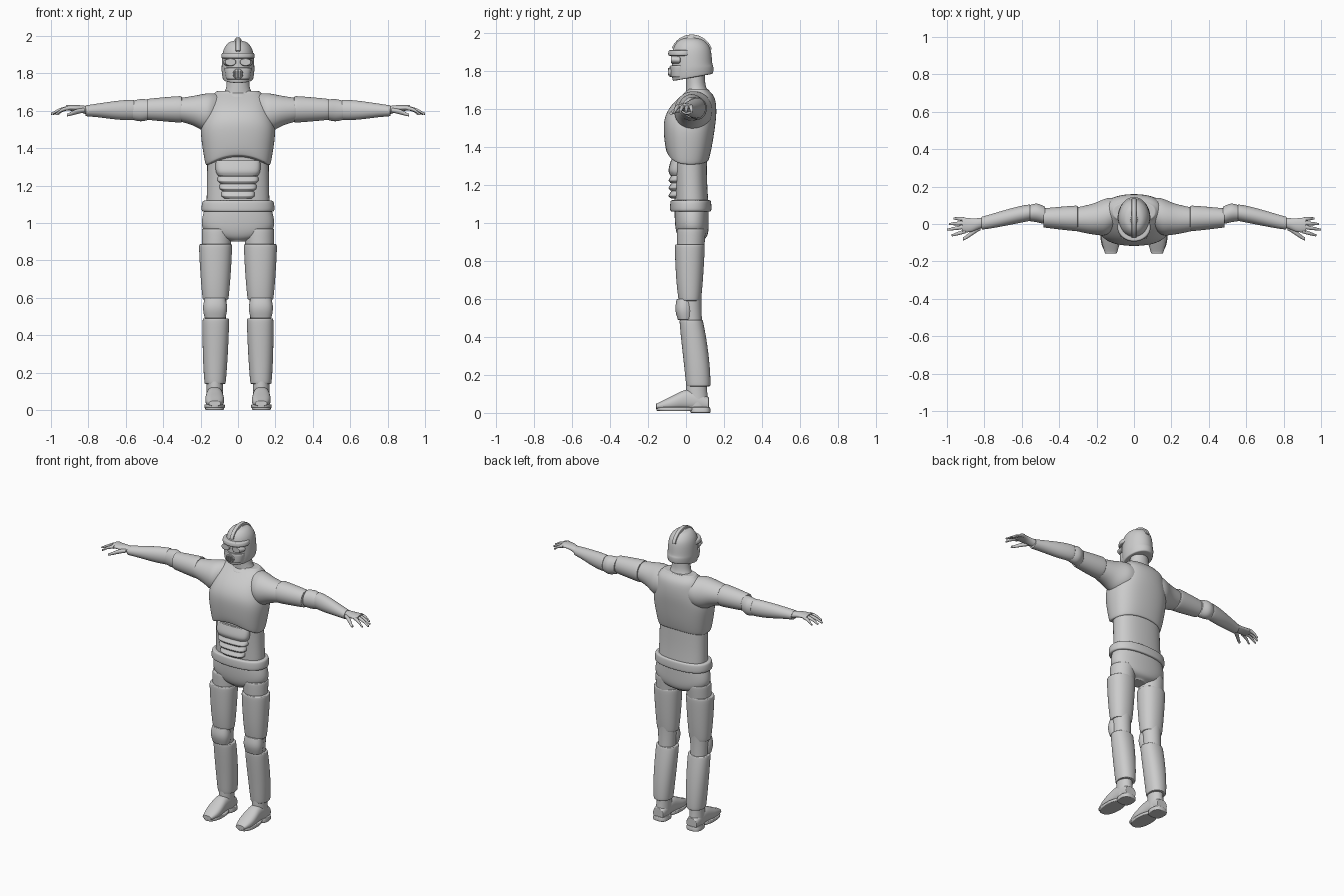
import bpy
import bmesh
from math import sin, cos, pi, copysign
from mathutils import Vector

cube = bpy.data.objects.get("Cube")
if cube:
    bpy.data.objects.remove(cube, do_unlink=True)

shade = (0.6, 0.6, 0.6, 1)
grey = bpy.data.materials.new("light grey")
grey.use_nodes = True
grey.diffuse_color = shade
grey.node_tree.nodes["Principled BSDF"].inputs["Base Color"].default_value = shade

SIDES = 16
SWELL = 1.02  # makes up for subdivision shrinkage


def finish(name, bm, mirror=False, subdivide=2):
    """Turn a bmesh into a smooth object, optionally mirrored across x."""
    bmesh.ops.recalc_face_normals(bm, faces=bm.faces)
    for face in bm.faces:
        face.smooth = True
    mesh = bpy.data.meshes.new(name)
    bm.to_mesh(mesh)
    bm.free()
    mesh.materials.append(grey)
    obj = bpy.data.objects.new(name, mesh)
    bpy.context.collection.objects.link(obj)
    if mirror:
        obj.modifiers.new("Mirror", "MIRROR")
    if subdivide:
        modifier = obj.modifiers.new("Subdivision", "SUBSURF")
        modifier.levels = modifier.render_levels = subdivide
    return obj


def loft(name, axis, rings, mirror=False, power=2, bend=None, subdivide=2):
    """Skin rings (position, low a, high a, low b, high b) along an axis, with
    rounded rims. a and b are the other two axes in x, y, z order."""
    bm = bmesh.new()

    def add_loop(ring, scale=1.0, shift=0.0):
        position, a_low, a_high, b_low, b_high = ring
        loop = []
        for i in range(SIDES):
            angle = 2 * pi * i / SIDES
            across, along = (copysign(abs(value) ** (2 / power), value) * scale * SWELL
                             for value in (cos(angle), sin(angle)))
            a = (a_low + a_high + across * (a_high - a_low)) / 2
            b = (b_low + b_high + along * (b_high - b_low)) / 2
            t = position + shift
            point = Vector({"x": (t, a, b), "y": (a, t, b), "z": (a, b, t)}[axis])
            loop.append(bm.verts.new(bend(point) if bend else point))
        return loop

    first, last = rings[0], rings[-1]
    rim = min(0.008, (last[0] - first[0]) / 4)
    loops = [add_loop(first, 0.85), add_loop(first, 0.96), add_loop(first, shift=rim)]
    loops += [add_loop(ring) for ring in rings[1:-1]]
    loops += [add_loop(last, shift=-rim), add_loop(last, 0.96), add_loop(last, 0.85)]
    for low, high in zip(loops, loops[1:]):
        for i in range(SIDES):
            j = (i + 1) % SIDES
            bm.faces.new((low[i], low[j], high[j], high[i]))
    bm.faces.new(loops[0])
    bm.faces.new(loops[-1])
    return finish(name, bm, mirror, subdivide)


def body(name, *rings, **options):
    """Loft upright rings (z, half width, front y, back y) centred on x = 0."""
    return loft(name, "z", [(z, -half, half, front, back)
                            for z, half, front, back in rings], **options)


def pair(name, axis, *rings, **options):
    """Loft the left-hand part and mirror it to the right."""
    return loft(name, axis, rings, mirror=True, **options)


# Torso: the chest hem arches up in the middle, more in front than behind
def arch_hem(point):
    if point.z < 1.37:
        rise = 0.06 if point.y < 0 else 0.02
        point.z += rise * max(0, 1 - (point.x / 0.17) ** 2)
    return point


body("chest_plate", (1.305, .175, -.1, .12), (1.4, .19, -.11, .137), (1.5, .203, -.12, .152),
     (1.56, .187, -.113, .16), (1.62, .165, -.08, .16), (1.67, .15, -.025, .15),
     (1.705, .12, .01, .12), power=2.5, bend=arch_hem)
body("abdomen", (1.08, .17, -.06, .12), (1.2, .165, -.06, .11), (1.38, .165, -.07, .11),
     power=2.4)
body("belt", (1.06, .197, -.085, .135), (1.12, .193, -.083, .133), power=2.4)
body("hips", (.9, .05, -.02, .08), (.92, .13, -.04, .11), (.96, .195, -.055, .12),
     (1.02, .195, -.06, .12), (1.08, .18, -.06, .12), power=2.3)
body("neck", (1.64, .09, 0, .12), (1.69, .08, 0, .12), (1.72, .06, 0, .1), (1.8, .06, 0, .1))
body("collar", (1.67, .09, -.02, .12), (1.7, .09, 0, .12))

# Stacked abdominal plates, narrower toward the belt
top = 1.335
for i, height in enumerate((.085, .04, .04, .04)):
    half = 0.12 - i * 0.01
    body(f"abdominal_plate_{i + 1}", (top - height, half - .01, -.086, 0),
         (top - height * 0.7, half, -.096, 0), (top, half, -.08, 0), power=3)
    top -= height


# Helmet: the rim slants down toward the chin
def slant_rim(point):
    if point.z < 1.83:
        point.z += (point.y - 0.03) * 0.18
    return point


body("helmet_shell", (1.765, .083, -.073, .145), (1.81, .088, -.075, .145),
     (1.83, .088, -.073, .138), (1.91, .085, -.073, .135), (1.945, .07, -.057, .115),
     (1.97, .047, -.03, .086), (1.98, .02, 0, .05), bend=slant_rim)
body("helmet_brow", (1.88, .09, -.095, .06), (1.91, .088, -.093, .06))
pair("visor_lens", "y", (-.08, .01, .07, 1.84, 1.88), (-.03, 0, .08, 1.835, 1.88))
body("cheek_guard", (1.768, .066, -.082, .02), (1.83, .074, -.083, .02), power=2.4)
loft("breather", "y", [(-.088, -.028, .028, 1.768, 1.824), (-.05, -.03, .03, 1.766, 1.826)])
for i in range(-2, 3):
    x, reach = i * 0.01, 0.02 - abs(i) * 0.003
    loft(f"breather_bar_{i + 3}", "z", [(z, x - .003, x + .003, -.094, -.08)
                                        for z in (1.796 - reach, 1.796 + reach)], subdivide=1)

# Crest strip running over the helmet from brow to nape
bm = bmesh.new()
previous = None
steps = 24
for i in range(steps + 1):
    angle = pi * (0.1 + 0.78 * i / steps)
    section = []
    for x, grow in ((-.014, -.015), (-.012, .012), (.012, .012), (.014, -.015)):
        y, z = cos(angle) * (0.1 + grow), sin(angle) * (0.1 + grow)
        section.append(bm.verts.new((x, y + 0.03, z + 1.88)))
    if previous:
        for k in range(4):
            n = (k + 1) % 4
            bm.faces.new((previous[k], previous[n], section[n], section[k]))
    else:
        bm.faces.new(section)
    previous = section
bm.faces.new(previous)
crest = finish("helmet_crest", bm, subdivide=0)
bevel = crest.modifiers.new("Bevel", "BEVEL")
bevel.width, bevel.segments = 0.002, 2

# Arms
pair("shoulder", "x", (.1, -.03, .14, 1.5, 1.69), (.15, -.065, .14, 1.485, 1.695),
     (.19, -.06, .12, 1.49, 1.69), (.23, -.055, .105, 1.52, 1.68), (.31, -.04, .09, 1.54, 1.67))
pair("upper_arm_plate", "x", (.3, -.04, .1, 1.535, 1.68), (.485, -.02, .085, 1.55, 1.665))
pair("elbow_guard", "x", (.475, 0, .095, 1.55, 1.66), (.52, .01, .115, 1.54, 1.665),
     (.565, .015, .1, 1.55, 1.655))
pair("forearm_plate", "x", (.555, .015, .105, 1.55, 1.66), (.64, 0, .09, 1.55, 1.655),
     (.74, -.02, .06, 1.565, 1.64), (.815, -.03, .04, 1.57, 1.63))

# Hands
pair("palm", "x", (.8, -.02, .035, 1.58, 1.625), (.84, -.03, .03, 1.59, 1.63),
     (.87, -.045, .03, 1.6, 1.63), (.92, -.045, .035, 1.6, 1.63))
knuckle = 0.9
fingers = {"index": (-.04, -.06, .975), "middle": (-.015, -.03, 1),
           "ring": (.005, 0, .99), "little": (.025, .03, .965)}
for finger, (root, tip, reach) in fingers.items():
    rings = []
    for t in (0, 0.4, 0.7, 1):
        radius = 0.011 - 0.005 * t * t
        x = knuckle + (reach - knuckle) * t
        y = root + (tip - root) * t
        z = 1.614 - 0.03 * t * t
        rings.append((x, y - radius, y + radius, z - radius, z + radius))
    pair(finger + "_finger", "x", *rings, subdivide=1)
pair("thumb", "x", (.82, -.035, 0, 1.59, 1.615), (.87, -.065, -.035, 1.58, 1.61),
     (.915, -.088, -.07, 1.57, 1.585), subdivide=1)

# Legs
pair("inner_leg", "z", (.13, .08, .165, .01, .1), (.5, .065, .175, -.025, .083),
     (.6, .06, .18, -.03, .08), (.8, .045, .19, -.045, .09), (.97, .03, .195, -.05, .105))
pair("thigh_plate", "z", (.59, .05, .19, -.04, .08), (.7, .04, .2, -.053, .09),
     (.887, .03, .21, -.06, .1), power=2.2)
pair("knee_guard", "z", (.49, .065, .18, -.045, .035), (.545, .055, .19, -.06, .04),
     (.6, .065, .18, -.05, .035), power=2.3)
pair("shin_plate", "z", (.14, .065, .18, 0, .13), (.25, .057, .187, -.01, .126),
     (.38, .05, .19, -.025, .11), (.49, .047, .19, -.035, .09), power=2.2)

# Boots
pair("boot_shaft", "z", (.03, .08, .17, 0, .12), (.12, .08, .167, 0, .11),
     (.2, .077, .17, 0, .108))
pair("boot_foot", "y", (-.157, .09, .157, .02, .05), (-.1, .073, .174, .012, .077),
     (-.05, .074, .176, .014, .1), (0, .08, .17, .016, .128), (.06, .08, .17, .01, .12),
     (.12, .085, .165, .01, .085), power=2.4)
pair("boot_sole", "z", (.01, .07, .18, -.157, .05), (.03, .07, .18, -.157, .05), power=2.3)
pair("boot_heel", "z", (0, .074, .176, .022, .13), (.03, .076, .174, .022, .128), power=2.8)
